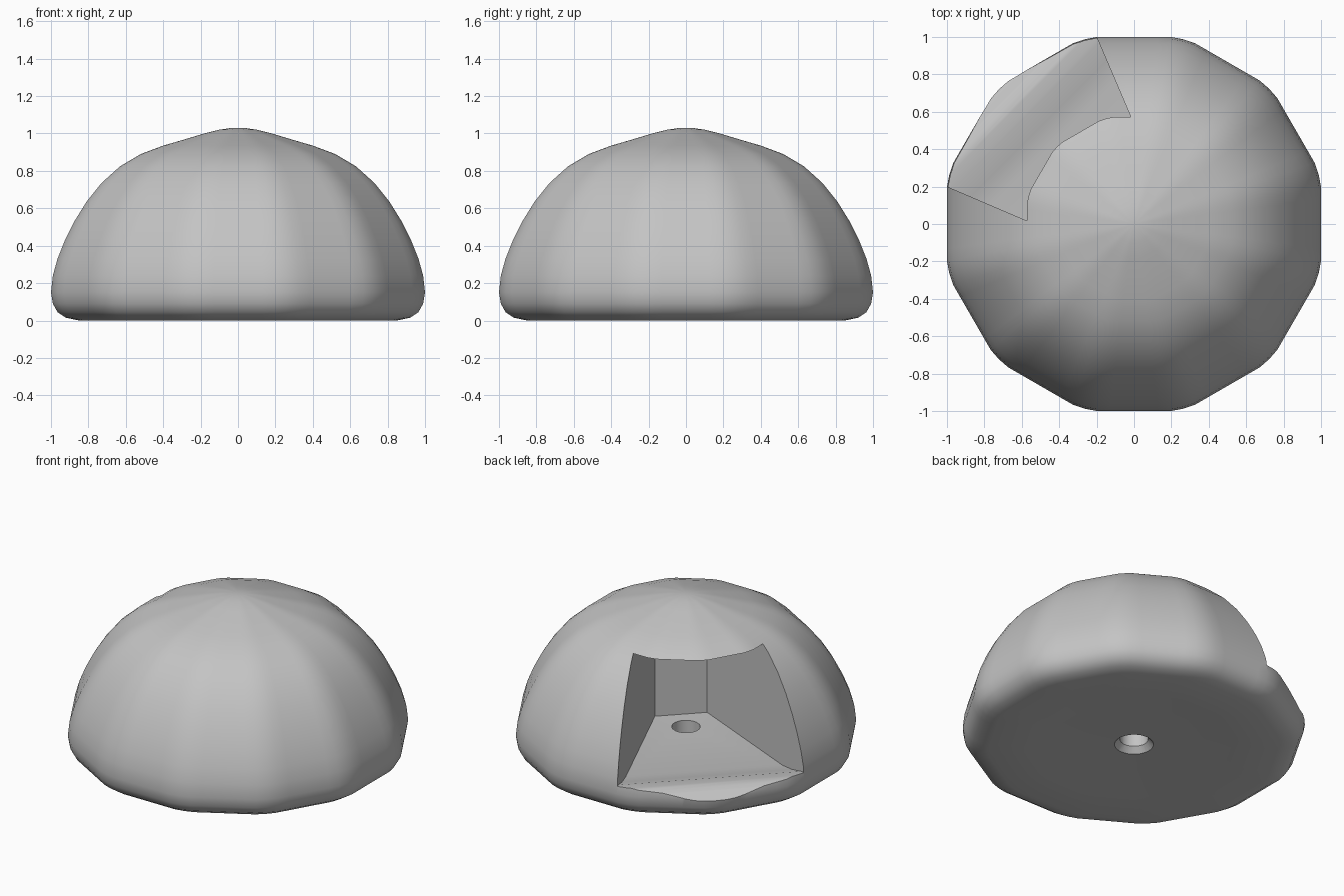
import bpy, bmesh, math
from mathutils import Matrix

old = bpy.data.objects.get("Cube")
if old:
    bpy.data.objects.remove(old)

SEGMENTS = 96
SIDE = math.tau / 12


def material(name, rgb):
    mat = bpy.data.materials.new(name)
    mat.use_nodes = True
    mat.diffuse_color = (*rgb, 1)
    mat.node_tree.nodes["Principled BSDF"].inputs["Base Color"].default_value = (*rgb, 1)
    return mat


def make_object(name, bm):
    bmesh.ops.recalc_face_normals(bm, faces=bm.faces)
    mesh = bpy.data.meshes.new(name)
    bm.to_mesh(mesh)
    bm.free()
    obj = bpy.data.objects.new(name, mesh)
    bpy.context.collection.objects.link(obj)
    return obj


def facet(angle):
    """Softened twelve-sided outline, with flat sides on the axes."""
    local = (angle + SIDE / 2) % SIDE - SIDE / 2
    return min(1 / math.cos(local), 1.022)


def cut(target, cutter):
    mod = target.modifiers.new("cut", "BOOLEAN")
    mod.operation = "DIFFERENCE"
    mod.solver = "EXACT"
    mod.object = cutter
    bpy.context.view_layer.objects.active = target
    bpy.ops.object.modifier_apply(modifier=mod.name)
    bpy.data.objects.remove(cutter)


# Dome: turned profile with a rounded foot and a slight peak
profile = [(0.3, 0.015), (0.6, 0.01), (0.85, 0.0), (0.92, 0.015), (0.965, 0.045),
           (0.99, 0.09), (1.0, 0.15), (0.99, 0.24), (0.965, 0.33), (0.925, 0.43),
           (0.875, 0.53), (0.81, 0.635), (0.73, 0.735), (0.63, 0.825), (0.52, 0.89),
           (0.4, 0.935), (0.28, 0.97), (0.18, 1.0), (0.1, 1.02), (0.04, 1.029)]
bm = bmesh.new()
rings = []
for r, z in profile:
    ring = []
    for i in range(SEGMENTS):
        a = math.tau * i / SEGMENTS
        ring.append(bm.verts.new((r * facet(a) * math.cos(a), r * facet(a) * math.sin(a), z)))
    rings.append(ring)
for low, high in zip(rings, rings[1:]):
    for i in range(SEGMENTS):
        j = (i + 1) % SEGMENTS
        bm.faces.new((low[i], low[j], high[j], high[i]))
for ring, z in ((rings[0], 0.02), (rings[-1], 1.03)):
    pole = bm.verts.new((0, 0, z))
    for i in range(SEGMENTS):
        bm.faces.new((ring[i], ring[(i + 1) % SEGMENTS], pole))
dome = make_object("dome", bm)
dome.data.materials.append(material("plain grey", (0.55, 0.55, 0.55)))

# Flared opening: side profile widened outwards, turned to the back corner
side = [(-0.17, 0.16), (0.62, 0.15), (0.72, 0.165), (0.82, 0.195), (0.89, 0.2),
        (0.95, 0.18), (1.0, 0.14), (1.2, 0.12), (1.2, 0.86), (-0.17, 0.86)]
bm = bmesh.new()
walls = []
for sign in (-1, 1):
    walls.append([bm.verts.new((d, sign * (0.226 + 0.4 * d), z)) for d, z in side])
    bm.faces.new(walls[-1])
for i in range(len(side)):
    j = (i + 1) % len(side)
    bm.faces.new((walls[0][i], walls[0][j], walls[1][j], walls[1][i]))
bm.transform(Matrix.Rotation(math.radians(135), 4, "Z"))
cut(dome, make_object("opening_cutter", bm))

# Hole through the floor, flared at the underside
for name, low_r, high_r, z, depth in (("hole_cutter", 0.085, 0.085, 0.1, 0.4),
                                      ("flare_cutter", 0.15, 0.08, 0.02, 0.08)):
    bm = bmesh.new()
    bmesh.ops.create_cone(bm, cap_ends=True, segments=32, radius1=low_r, radius2=high_r,
                          depth=depth, matrix=Matrix.Translation((0, 0, z)))
    cut(dome, make_object(name, bm))

# Smooth shading with crisp cut edges
bpy.ops.object.select_all(action="DESELECT")
dome.select_set(True)
bpy.context.view_layer.objects.active = dome
bpy.ops.object.shade_smooth_by_angle(angle=math.radians(40))
